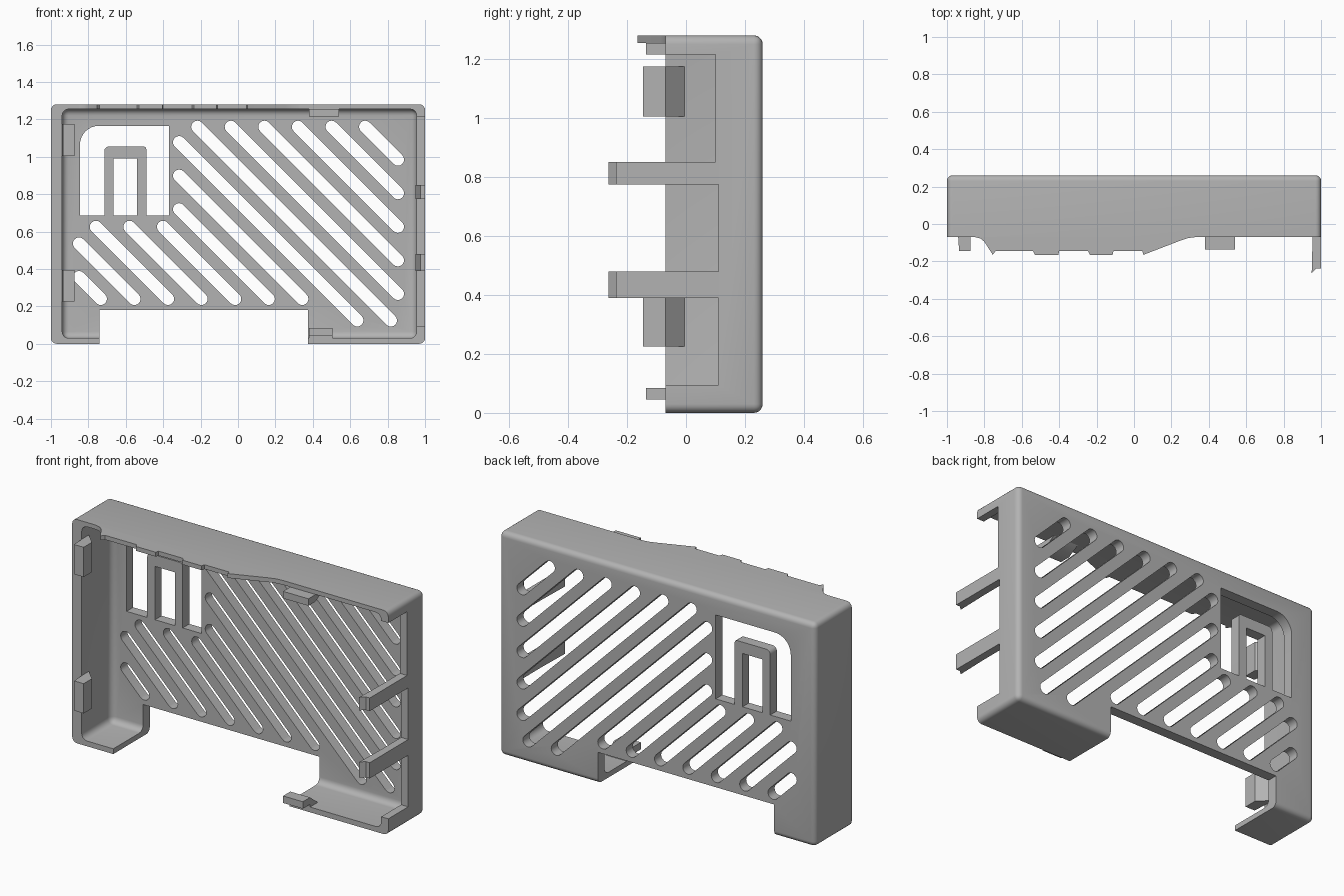
import bpy, bmesh
from math import sin, cos, pi
from mathutils import Vector

cube = bpy.data.objects.get("Cube")
if cube:
    bpy.data.objects.remove(cube, do_unlink=True)

grey = bpy.data.materials.new("plain grey plastic")
grey.use_nodes = True
GREY = (0.45, 0.45, 0.45, 1)
grey.diffuse_color = GREY
grey.node_tree.nodes["Principled BSDF"].inputs["Base Color"].default_value = GREY

FRONT, BACK, HEIGHT = -0.07, 0.26, 1.28


def make_object(name, bm):
    bmesh.ops.recalc_face_normals(bm, faces=bm.faces)
    mesh = bpy.data.meshes.new(name)
    bm.to_mesh(mesh)
    bm.free()
    mesh.materials.append(grey)
    obj = bpy.data.objects.new(name, mesh)
    bpy.context.collection.objects.link(obj)
    return obj


def add_prism(bm, points, axis, lo, hi):
    """Extrude a 2D outline along the given axis; the other two keep their order."""
    def place(p, t):
        co = list(p)
        co.insert("xyz".index(axis), t)
        return bm.verts.new(co)
    face = bm.faces.new([place(p, lo) for p in points])
    moved = bmesh.ops.extrude_face_region(bm, geom=[face])["geom"]
    shift = Vector((0, 0, 0))
    shift["xyz".index(axis)] = hi - lo
    bmesh.ops.translate(bm, vec=shift, verts=[v for v in moved if isinstance(v, bmesh.types.BMVert)])


def prism(name, points, axis, lo, hi):
    bm = bmesh.new()
    add_prism(bm, points, axis, lo, hi)
    return make_object(name, bm)


def rect(a0, a1, b0, b1):
    return [(a0, b0), (a1, b0), (a1, b1), (a0, b1)]


def arc(cx, cy, r, start, end, n=8):
    return [(cx + r * cos(start + (end - start) * i / n),
             cy + r * sin(start + (end - start) * i / n)) for i in range(n + 1)]


def rounded_box(name, x0, x1, z0, z1, y0, y1, radius):
    """Box rounded on all edges except those around its front face."""
    bm = bmesh.new()
    add_prism(bm, rect(x0, x1, z0, z1), "y", y0, y1)
    edges = [e for e in bm.edges if max(v.co.y for v in e.verts) > y1 - 0.001]
    bmesh.ops.bevel(bm, geom=edges, offset=radius, segments=5, profile=0.5, affect="EDGES")
    return make_object(name, bm)


def cut(target, cutter):
    cutter.hide_render = True
    mod = target.modifiers.new("cut", "BOOLEAN")
    mod.operation = "DIFFERENCE"
    mod.solver = "EXACT"
    mod.object = cutter
    bpy.context.view_layer.objects.active = target
    bpy.ops.object.modifier_apply(modifier=mod.name)
    bpy.data.objects.remove(cutter, do_unlink=True)


# Hollow shell, open at the front
shell = rounded_box("shell", -1, 1, 0, HEIGHT, FRONT, BACK, 0.03)
cut(shell, rounded_box("cavity", -0.94, 0.955, 0.03, 1.255, -0.3, 0.2, 0.035))

# Bottom notch through the floor and the back panel
cut(shell, prism("bottom_notch", rect(-0.74, 0.375, -0.1, 0.18), "y", -0.3, 0.4))

# Side openings that leave two clip arms standing
bm = bmesh.new()
for z0, z1, depth in ((0.095, 0.39, 0.11), (0.48, 0.775, 0.11), (0.85, 1.215, 0.1)):
    add_prism(bm, rect(-0.3, depth, z0, z1), "x", 0.9, 1.1)
cut(shell, make_object("side_openings", bm))

# Diagonal vent slots, clipped to the free area of the back panel
bm = bmesh.new()
for i in range(14):
    total = 1.84 - 0.1795 * i
    if total > 0.85:
        x0 = total - 1.16
    elif total > 0.3:
        x0 = -0.315
    elif total > -0.2:
        x0 = total - 0.625
    else:
        x0 = -0.85
    floor = 0.125 if total > 0.65 else 0.24
    x1 = min(0.855, total - floor)
    outline = arc(x0, total - x0, 0.033, pi / 4, pi * 5 / 4)
    outline += arc(x1, total - x1, 0.033, pi * 5 / 4, pi * 9 / 4)
    add_prism(bm, outline, "y", 0.1, 0.4)

# Window around an arch, plus the opening inside the arch
window = [(-0.845, 0.685), (-0.715, 0.685)]
window += arc(-0.69, 1.03, 0.025, pi, pi / 2, 4) + arc(-0.505, 1.04, 0.015, pi / 2, 0, 4)
window += [(-0.49, 0.685), (-0.37, 0.685), (-0.37, 1.165)]
window += arc(-0.745, 1.065, 0.1, pi / 2, pi)
add_prism(bm, window, "y", 0.1, 0.4)
add_prism(bm, rect(-0.665, -0.54, 0.685, 0.99), "y", 0.1, 0.4)
cut(shell, make_object("panel_openings", bm))

# Stepped lip along the front of the top wall
lip = [(-0.85, FRONT), (-0.82, -0.078), (-0.8, -0.095), (-0.755, -0.165), (-0.74, -0.145)]
for x0, x1 in ((-0.54, -0.405), (-0.245, -0.115)):
    lip += [(x0, -0.145), (x0 + 0.01, -0.165), (x1, -0.165), (x1 + 0.005, -0.145)]
lip += [(0.045, -0.145), (0.05, -0.165), (0.25, -0.088), (0.29, -0.075), (0.33, FRONT)]
parts = [shell, prism("top_lip", lip, "z", 1.255, HEIGHT)]

# Barbed clip arm ends on the left side
arm = [(0.955, FRONT), (0.95, -0.262), (0.975, -0.238), (1, -0.238), (1, FRONT)]
for name, z0, z1 in (("lower_clip", 0.39, 0.48), ("upper_clip", 0.775, 0.85)):
    parts.append(prism(name, arm, "z", z0, z1))

# Wedge hooks on the right wall
wedge = [(-0.94, -0.005), (-0.875, FRONT), (-0.875, -0.145), (-0.935, -0.145), (-0.94, FRONT)]
for name, z0, z1 in (("lower_hook", 0.225, 0.395), ("upper_hook", 1.005, 1.175)):
    parts.append(prism(name, wedge, "z", z0, z1))

# Small catches on the floor and under the top wall
parts.append(prism("floor_catch", [(-0.135, 0.045), (-0.135, 0.085), (FRONT, 0.085),
                                   (0, 0.03), (FRONT, 0.03), (FRONT, 0.045)], "x", 0.38, 0.505))
parts.append(prism("top_catch", [(-0.135, 1.215), (-0.135, 1.255), (0, 1.255),
                                 (FRONT, 1.215)], "x", 0.38, 0.54))

for obj in parts:
    bpy.ops.object.select_all(action="DESELECT")
    obj.select_set(True)
    bpy.context.view_layer.objects.active = obj
    bpy.ops.object.shade_smooth_by_angle(angle=pi / 6)
